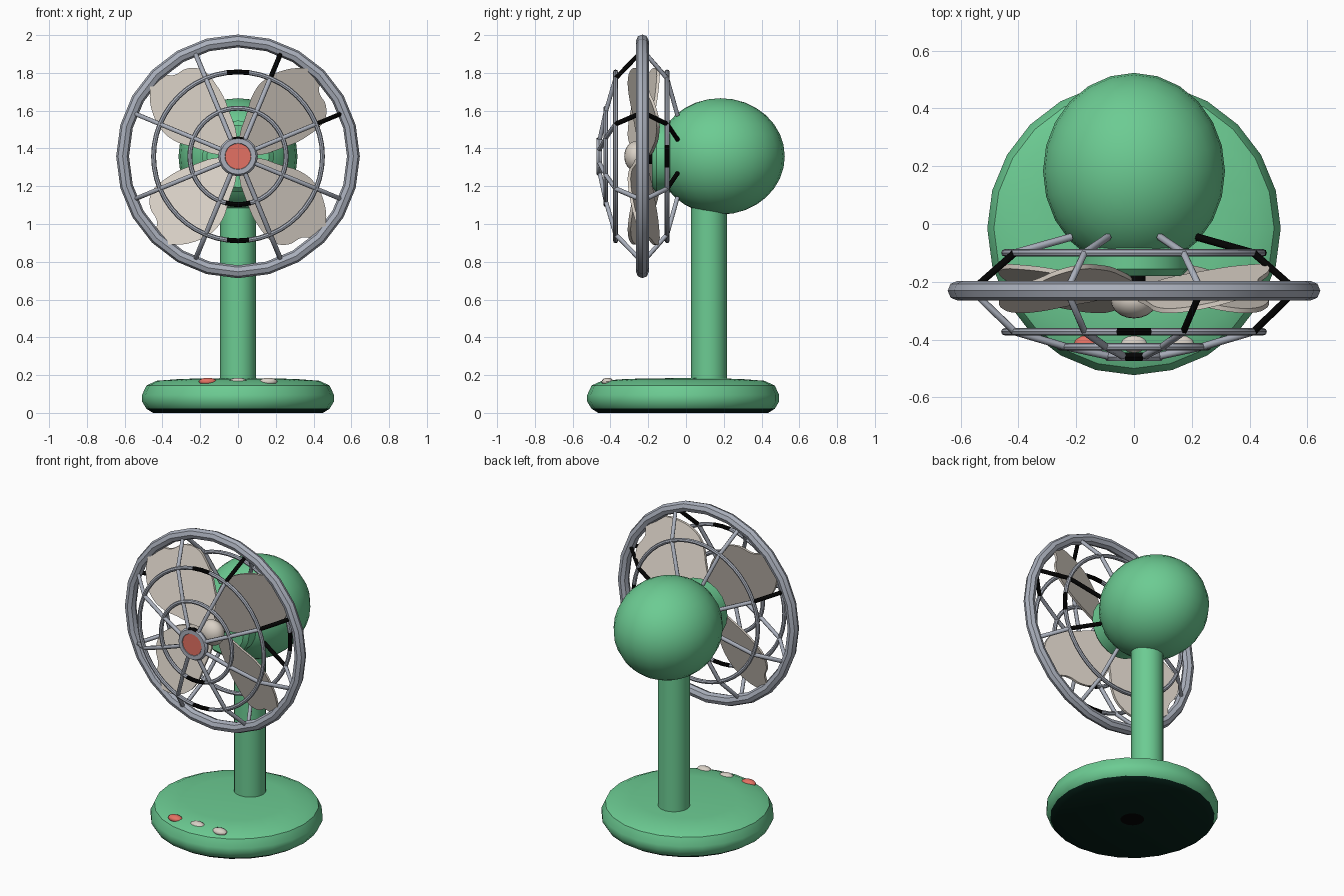
import bpy, bmesh
from math import sin, cos, pi, radians, degrees, atan2, hypot
from mathutils import Matrix, Vector

cube = bpy.data.objects.get("Cube")
if cube:
    bpy.data.objects.remove(cube)

HUB_Z = 1.358
GREEN, STEEL, CREAM, RED, DARK, BLACK = range(6)


def material(name, rgb):
    m = bpy.data.materials.new(name)
    m.use_nodes = True
    m.diffuse_color = (*rgb, 1)
    m.node_tree.nodes["Principled BSDF"].inputs["Base Color"].default_value = (*rgb, 1)
    return m


MATS = [
    material("mint green", (0.15, 0.6, 0.29)),
    material("steel grey", (0.4, 0.43, 0.5)),
    material("warm cream", (0.69, 0.63, 0.56)),
    material("coral red", (0.77, 0.165, 0.125)),
    material("dark green underside", (0.002, 0.016, 0.01)),
    material("black", (0.001, 0.001, 0.001)),
]


def smooth(ob, angle=40):
    bpy.ops.object.select_all(action="DESELECT")
    ob.select_set(True)
    bpy.context.view_layer.objects.active = ob
    bpy.ops.object.shade_smooth_by_angle(angle=radians(angle))


def from_bmesh(name, bm, mat):
    bmesh.ops.recalc_face_normals(bm, faces=bm.faces)
    me = bpy.data.meshes.new(name)
    bm.to_mesh(me)
    bm.free()
    ob = bpy.data.objects.new(name, me)
    bpy.context.collection.objects.link(ob)
    me.materials.append(MATS[mat])
    smooth(ob)
    return ob


def lathe(name, profile, mat, steps=24, forward=False, loc=(0, 0, 0)):
    """Spin (radius, height) points about z, or about the fan axis facing -y."""
    bm = bmesh.new()
    verts = [bm.verts.new((r, 0, h)) for r, h in profile]
    edges = [bm.edges.new(p) for p in zip(verts, verts[1:])]
    bmesh.ops.spin(bm, geom=verts + edges, cent=(0, 0, 0), axis=(0, 0, 1),
                   angle=2 * pi, steps=steps, use_merge=True)
    bmesh.ops.remove_doubles(bm, verts=bm.verts, dist=0.0001)
    if forward:
        bm.transform(Matrix.Rotation(pi / 2, 4, "X"))
    bm.transform(Matrix.Translation(loc))
    return from_bmesh(name, bm, mat)


def ball(name, loc, size, mat, segments=24, rings=16):
    bm = bmesh.new()
    bmesh.ops.create_uvsphere(bm, u_segments=segments, v_segments=rings, radius=1)
    bm.transform(Matrix.Translation(loc) @ Matrix.Diagonal((*size, 1)))
    return from_bmesh(name, bm, mat)


def guard_ring(name, radius, tube, y, steps=24, sides=8):
    section = [(radius + tube * cos(2 * pi * i / sides), tube * sin(2 * pi * i / sides))
               for i in range(sides + 1)]
    ob = lathe(name, section, STEEL, steps, True, (0, y, HUB_Z))
    smooth(ob, 80)
    return ob


def blacken(ob, rule):
    """Make faces black where rule(radius, angle, y) about the fan axis holds."""
    ob.data.materials.append(MATS[BLACK])
    for f in ob.data.polygons:
        x, y, z = f.center
        z -= HUB_Z
        if rule(hypot(x, z), degrees(atan2(z, x)), y):
            f.material_index = 1


def curve_mesh(name, points, mat, kind="POLY", **settings):
    cu = bpy.data.curves.new(name, "CURVE")
    for key, value in settings.items():
        setattr(cu, key, value)
    sp = cu.splines.new(kind)
    if kind == "BEZIER":
        sp.bezier_points.add(len(points) - 1)
        for bp, p in zip(sp.bezier_points, points):
            bp.co = p
            bp.handle_left_type = bp.handle_right_type = "AUTO"
        sp.use_cyclic_u = True
    else:
        sp.points.add(len(points) - 1)
        for cp, p in zip(sp.points, points):
            cp.co = (*p, 1)
    ob = bpy.data.objects.new(name, cu)
    bpy.context.collection.objects.link(ob)
    bpy.ops.object.select_all(action="DESELECT")
    ob.select_set(True)
    bpy.context.view_layer.objects.active = ob
    bpy.ops.object.convert(target="MESH")
    ob = bpy.context.view_layer.objects.active
    ob.data.materials.clear()
    ob.data.materials.append(MATS[mat])
    return ob


# Base with a dark underside and a black centre spot
base = lathe("base", [(0, 0.004), (0.07, 0.004), (0.45, 0), (0.485, 0.022), (0.508, 0.06),
                      (0.508, 0.095), (0.485, 0.145), (0.43, 0.17), (0.3, 0.18), (0, 0.185)],
             GREEN, loc=(0, -0.015, 0))
base.data.materials.append(MATS[DARK])
base.data.materials.append(MATS[BLACK])
for face in base.data.polygons:
    if face.center.z < 0.02:
        spot = hypot(face.center.x, face.center.y + 0.015) < 0.07
        face.material_index = 2 if spot else 1

# Stand, motor housing and its front collar
lathe("pole", [(0.095, 0.15), (0.095, 1.12)], GREEN, 20, loc=(0, 0.122, 0))
ball("motor_housing", (0, 0.183, HUB_Z), (0.315, 0.34, 0.308), GREEN)
lathe("motor_collar", [(0.19, -0.1), (0.19, 0.155), (0.165, 0.18), (0, 0.18)],
      GREEN, 20, True, (0, 0, HUB_Z))
lathe("shaft", [(0.04, 0.15), (0.04, 0.3)], BLACK, 12, True, (0, 0, HUB_Z))
ball("blade_hub", (0, -0.265, HUB_Z), (0.08, 0.062, 0.08), CREAM, 20, 12)

# Four pitched blades with notched tips
outline = [(0.05, 0.03), (0.205, 0.134), (0.3, 0.18), (0.39, 0.187), (0.5, 0.147), (0.57, 0.09),
           (0.607, 0.035), (0.592, -0.018), (0.544, -0.064), (0.52, -0.138),
           (0.46, -0.188), (0.357, -0.188), (0.212, -0.141), (0.05, -0.03)]
for k in range(4):
    blade = curve_mesh(f"blade_{k + 1}", [(u, v, 0) for u, v in outline], CREAM, "BEZIER",
                       dimensions="2D", fill_mode="BOTH", extrude=0.008, resolution_u=4)
    a = pi / 4 + k * pi / 2
    blade.data.transform(Matrix(((cos(a), -sin(a), 0, 0),
                                 (0, -0.4, -1, -0.225),
                                 (sin(a), cos(a), 0, HUB_Z),
                                 (0, 0, 0, 1))))
    smooth(blade, 30)

# Wire guard rings, with short black patches on the small ones
guard_ring("guard_rim", 0.611, 0.034, -0.231)
for name, radius, y, rule in (
        ("front_outer_ring", 0.447, -0.373, lambda r, a, y: abs(abs(a) - 90) < 7),
        ("front_inner_ring", 0.255, -0.425, lambda r, a, y: abs(a + 90) < 15),
        ("back_ring", 0.447, -0.1, lambda r, a, y: abs(a) < 7)):
    blacken(guard_ring(name, radius, 0.013, y, 48), rule)

# Eight bent wires running from the badge over the rim to the housing
wire = [(0.08, -0.46), (0.255, -0.425), (0.447, -0.373), (0.59, -0.245),
        (0.59, -0.215), (0.447, -0.1), (0.235, -0.045)]
front_outer = lambda r, a, y: r > 0.47 and y < -0.27
back_outer = lambda r, a, y: 0.47 < r < 0.57 and y > -0.2
back_inner = lambda r, a, y: r < 0.42 and y > -0.1
black_spans = {0: (front_outer, back_outer, back_inner), 1: (front_outer,),
               3: (back_outer,), 7: (back_inner,)}
for k in range(8):
    a = pi / 8 + k * pi / 4
    rod = curve_mesh(f"guard_wire_{k + 1}",
                     [Vector((r * cos(a), y, HUB_Z + r * sin(a))) for r, y in wire], STEEL,
                     dimensions="3D", bevel_depth=0.013, bevel_resolution=1, use_fill_caps=True)
    for span in black_spans.get(k, ()):
        blacken(rod, span)
    smooth(rod, 80)

# Centre badge: steel ring with a coral disc
badge = lathe("badge_ring", [(0, 0.445), (0.1, 0.445), (0.105, 0.46), (0.095, 0.475),
                             (0.07, 0.475), (0.066, 0.465), (0, 0.465)],
              STEEL, 20, True, (0, 0, HUB_Z))
blacken(badge, lambda r, a, y: r > 0.09 and abs(a - 90) < 15)
lathe("badge_disc", [(0.068, 0.463), (0.068, 0.472), (0, 0.472)],
      RED, 20, True, (0, 0, HUB_Z))

# Control buttons
for name, x, mat in (("left_button", 0.16, CREAM), ("middle_button", 0, CREAM),
                     ("right_button", -0.16, RED)):
    ball(name, (x, -0.415, 0.165), (0.048, 0.032, 0.021), mat, 12, 8)
